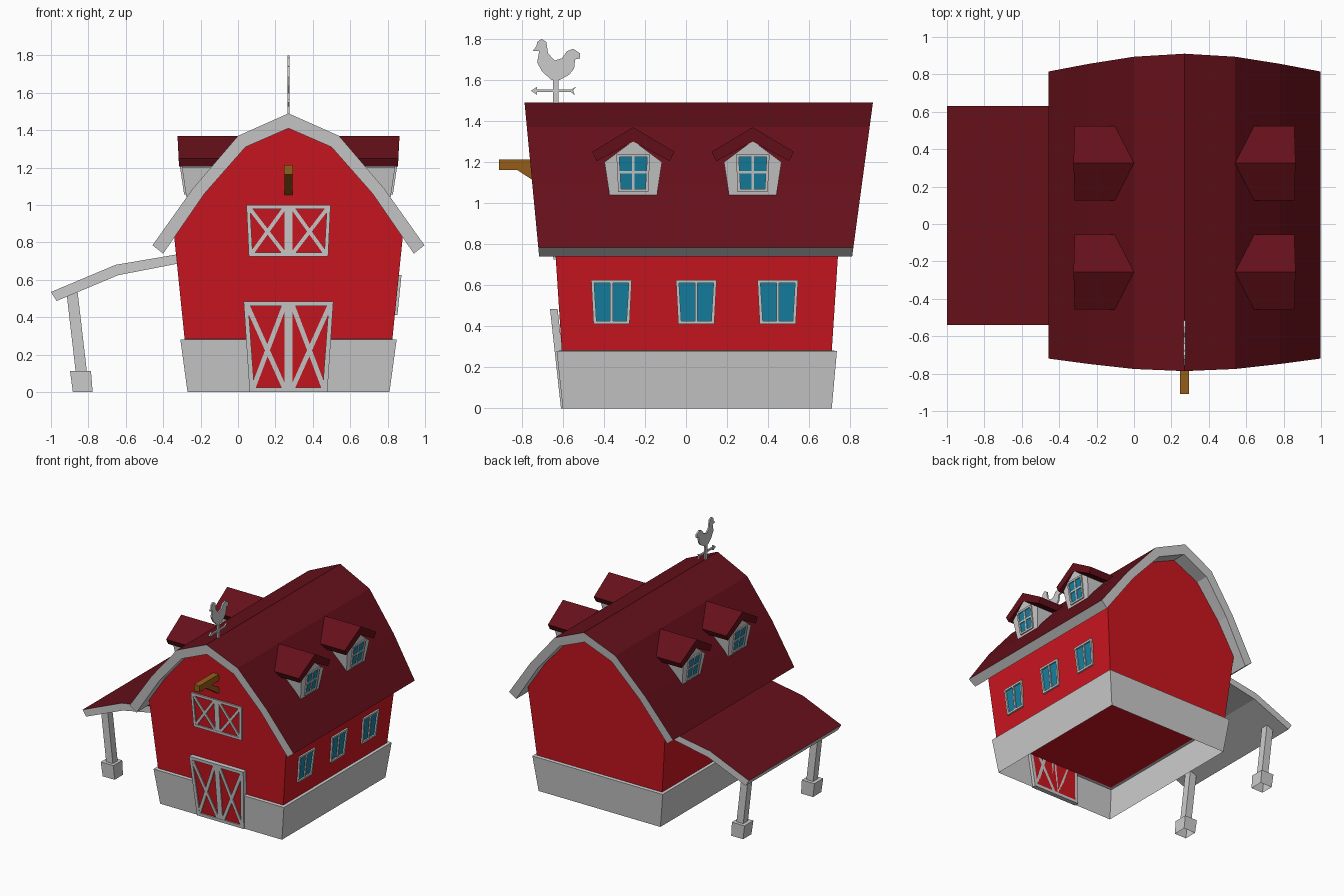
import bpy, bmesh
from mathutils import Vector

if "Cube" in bpy.data.objects:
    bpy.data.objects.remove(bpy.data.objects["Cube"])

CX = 0.27  # centre line of the barn


def material(name, rgb):
    m = bpy.data.materials.new(name)
    m.diffuse_color = (*rgb, 1)
    m.use_nodes = True
    m.node_tree.nodes["Principled BSDF"].inputs["Base Color"].default_value = m.diffuse_color
    return m


RED = material("red_boards", (0.6, 0.008, 0.014))
ROOF = material("roof_red", (0.13, 0.005, 0.01))
BLUE = material("window_blue", (0.008, 0.22, 0.36))
WOOD = material("wood", (0.3, 0.11, 0.01))
GREY = material("grey_trim", (0.6, 0.6, 0.6))


def finish(name, bm, mats):
    bmesh.ops.recalc_face_normals(bm, faces=bm.faces)
    me = bpy.data.meshes.new(name)
    bm.to_mesh(me)
    bm.free()
    for m in mats:
        me.materials.append(m)
    ob = bpy.data.objects.new(name, me)
    bpy.context.collection.objects.link(ob)
    return ob


def skin(bm, a, b, closed=True, caps=(True, True), second=0):
    """Join two rings of points; the first `second` side faces get slot 1."""
    va, vb = [bm.verts.new(p) for p in a], [bm.verts.new(p) for p in b]
    n = len(a)
    for i in range(n if closed else n - 1):
        j = (i + 1) % n
        f = bm.faces.new((va[i], va[j], vb[j], vb[i]))
        f.material_index = 1 if i < second else 0
    if caps[0]:
        bm.faces.new(va)
    if caps[1]:
        bm.faces.new(vb)


def loft(name, a, b, mats=(), **kw):
    bm = bmesh.new()
    skin(bm, a, b, **kw)
    return finish(name, bm, mats)


def rect(x, y, hx, hy, z):
    return [(x - hx, y - hy, z), (x + hx, y - hy, z), (x + hx, y + hy, z), (x - hx, y + hy, z)]


def framed(name, P, quad, lines, width, depth, panel_mat, back=-0.02):
    """Panel with raised border and bars; P maps (u, v, depth) into space."""
    bm = bmesh.new()
    q = [Vector(p) for p in quad]
    c = sum(q, Vector((0, 0))) / 4
    inset = [p - Vector(((1 if p.x > c.x else -1), (1 if p.y > c.y else -1))) * width for p in q]
    for i in range(4):  # mitred border
        j = (i + 1) % 4
        ring = (q[i], q[j], inset[j], inset[i])
        skin(bm, [P(*p, back) for p in ring], [P(*p, depth) for p in ring])
    for p0, p1, w in lines:
        p0, p1 = Vector(p0), Vector(p1)
        d = (p1 - p0).normalized() * w / 2
        s = Vector((-d.y, d.x))
        ring = (p0 - s, p1 - s, p1 + s, p0 + s)
        skin(bm, [P(*p, back) for p in ring], [P(*p, depth - 0.002) for p in ring])
    finish(name + "_frame", bm, [])
    loft(name + "_panel", [P(*p, back) for p in inset], [P(*p, 0.002) for p in inset], [panel_mat])


def front(z):
    return -0.605 - 0.065 * (z - 0.28)


def rear(z):
    return 0.71 + 0.065 * (z - 0.28)


# stone base: open below, with a gap behind the main door
def base_ring(hx, y0, y1, z, g):
    return [(CX - g, y0, z), (CX - hx, y0, z), (CX - hx, y1, z), (CX + hx, y1, z), (CX + hx, y0, z), (CX + g, y0, z)]


bm = bmesh.new()
low = base_ring(0.54, -0.60, 0.71, 0, 0.20)
top = base_ring(0.578, -0.63, 0.735, 0.28, 0.22)
rim = base_ring(0.55, -0.60, 0.705, 0.283, 0.22)
skin(bm, low, top, closed=False, caps=(False, False))
skin(bm, top, rim, closed=False, caps=(False, False))
bmesh.ops.remove_doubles(bm, verts=bm.verts, dist=0.0001)
finish("stone_base", bm, [])

# red walls with gambrel gables
half = [(0.555, 0.28), (0.612, 0.84), (0.45, 1.065), (0.23, 1.315)]
prof = [(-x, z) for x, z in half] + [(0, 1.415)] + [(x, z) for x, z in reversed(half)]
loft("barn_walls", [(CX + x, front(z), z) for x, z in prof],
     [(CX + x, rear(z), z) for x, z in prof], [RED])

# main roof, longer at the ridge
outer = [(0.727, 0.785), (0.51, 1.09), (0.27, 1.37)]
inner = [(0.67, 0.74), (0.45, 1.06), (0.23, 1.31)]
prof = ([(-x, z) for x, z in outer] + [(0, 1.49)] + [(x, z) for x, z in reversed(outer)]
        + inner + [(0, 1.41)] + [(-x, z) for x, z in reversed(inner)])
loft("main_roof", [(CX + x, -0.72 - 0.095 * (z - 0.79), z) for x, z in prof],
     [(CX + x, 0.816 + 0.135 * (z - 0.79), z) for x, z in prof], [GREY, ROOF], second=6)

# side porch roof with posts and footings
prof = [(-1.0, 0.535), (-0.655, 0.68), (-0.32, 0.737), (-0.32, 0.687), (-0.64, 0.625), (-0.97, 0.487)]
loft("porch_roof", [(x, -0.54, z) for x, z in prof], [(x, 0.63, z) for x, z in prof],
     [GREY, ROOF], second=2)
for tag, y in (("front", -0.40), ("rear", 0.485)):
    loft(tag + "_post", rect(-0.837, y, 0.03, 0.03, 0.1), rect(-0.888, y, 0.03, 0.03, 0.54))
    loft(tag + "_footing", rect(-0.83, y, 0.053, 0.053, 0), rect(-0.842, y, 0.056, 0.056, 0.112),
         caps=(False, True))


# dormers, two on each slope
def dormer(tag, s, yc):
    def face(z):
        return 0.545 + 0.15 * (z - 1.035)

    def slope(z):  # just beneath the main roof surface
        return 0.24 + (1.37 - z) * 0.857 if z > 1.09 else 0.48 + (1.09 - z) * 0.71

    wall = [(-0.115, 1.035), (0.115, 1.035), (0.14, 1.20), (0, 1.305), (-0.14, 1.20)]
    loft(tag + "_wall", [(CX + s * face(z), yc + y, z) for y, z in wall],
         [(CX + s * slope(z), yc + y, z) for y, z in wall])
    cover = [(-0.2, 1.25), (0, 1.37), (0.2, 1.25), (0.177, 1.205), (0, 1.30), (-0.177, 1.205)]
    loft(tag + "_roof", [(CX + s * (0.575 + 0.05 * (z - 1.0)), yc + y, z) for y, z in cover],
         [(CX + s * slope(z), yc + y, z) for y, z in cover], [ROOF])

    def P(u, v, d):
        return (CX + s * (face(v) + d), yc + u, v)
    framed(tag + "_window", P, [(-0.073, 1.055), (0.073, 1.055), (0.082, 1.238), (-0.082, 1.238)],
           [((0, 1.06), (0, 1.235), 0.013), ((-0.07, 1.15), (0.07, 1.15), 0.013)], 0.014, 0.01, BLUE)


for side, s in (("left", -1), ("right", 1)):
    for place, yc in (("front", -0.257), ("rear", 0.325)):
        dormer(f"{side}_{place}_dormer", s, yc)

# row of windows on the right wall
for i, yc in enumerate((-0.363, 0.05, 0.447)):
    def P(u, v, d, yc=yc):
        return (0.825 + 0.102 * (v - 0.28) + d, yc + u, v)
    framed(f"side_window_{i + 1}", P, [(-0.088, 0.412), (0.088, 0.412), (0.099, 0.625), (-0.099, 0.625)],
           [((0, 0.42), (0, 0.62), 0.014)], 0.015, 0.014, BLUE)


# cross-braced doors on the front
def braced_door(name, P, h0, z0, h1, z1, w, back):
    a, b = z0 + w * 0.7, z1 - w * 0.7
    lines = [((0, z0), (0, z1), 0.042)]
    for s in (-1, 1):
        lines.append(((s * 0.02, a), (s * (h1 - w * 0.7), b), w))
        lines.append(((s * (h0 - w * 0.7), a), (s * 0.02, b), w))
    framed(name, P, [(-h0, z0), (h0, z0), (h1, z1), (-h1, z1)], lines, w, 0.012, RED, back)


braced_door("main_door", lambda u, v, d: (CX + u, -0.597 - 0.11 * v - d, v),
            0.208, 0.0, 0.24, 0.485, 0.025, -0.025)
braced_door("hayloft_door", lambda u, v, d: (CX + u, front(v) - d, v),
            0.212, 0.725, 0.225, 1.0, 0.02, -0.01)


# hoist beam and brace, weathervane: flat outlines given in (y, z)
def slab(name, pts, t, mats=()):
    loft(name, [(CX - t, y, z) for y, z in pts], [(CX + t, y, z) for y, z in pts], mats)


slab("hoist_beam", [(-0.91, 1.162), (-0.65, 1.162), (-0.65, 1.213), (-0.91, 1.213)], 0.025, [WOOD])
slab("hoist_brace", [(-0.825, 1.163), (-0.65, 1.05), (-0.65, 1.10), (-0.755, 1.163)], 0.022, [WOOD])
slab("vane_pole", [(-0.648, 1.46), (-0.622, 1.46), (-0.622, 1.61), (-0.648, 1.61)], 0.006)
slab("vane_arrow", [(-0.755, 1.547), (-0.725, 1.527), (-0.725, 1.541), (-0.56, 1.541), (-0.54, 1.525),
                    (-0.55, 1.547), (-0.535, 1.568), (-0.56, 1.553), (-0.725, 1.553), (-0.725, 1.567)], 0.006)
slab("vane_rooster", [(-0.746, 1.742), (-0.728, 1.765), (-0.725, 1.785), (-0.703, 1.80), (-0.68, 1.785),
                      (-0.672, 1.73), (-0.64, 1.695), (-0.605, 1.705), (-0.58, 1.74), (-0.55, 1.752),
                      (-0.516, 1.73), (-0.516, 1.705), (-0.54, 1.70), (-0.545, 1.655), (-0.57, 1.625),
                      (-0.615, 1.60), (-0.655, 1.60), (-0.70, 1.64), (-0.725, 1.685), (-0.715, 1.74)], 0.006)
